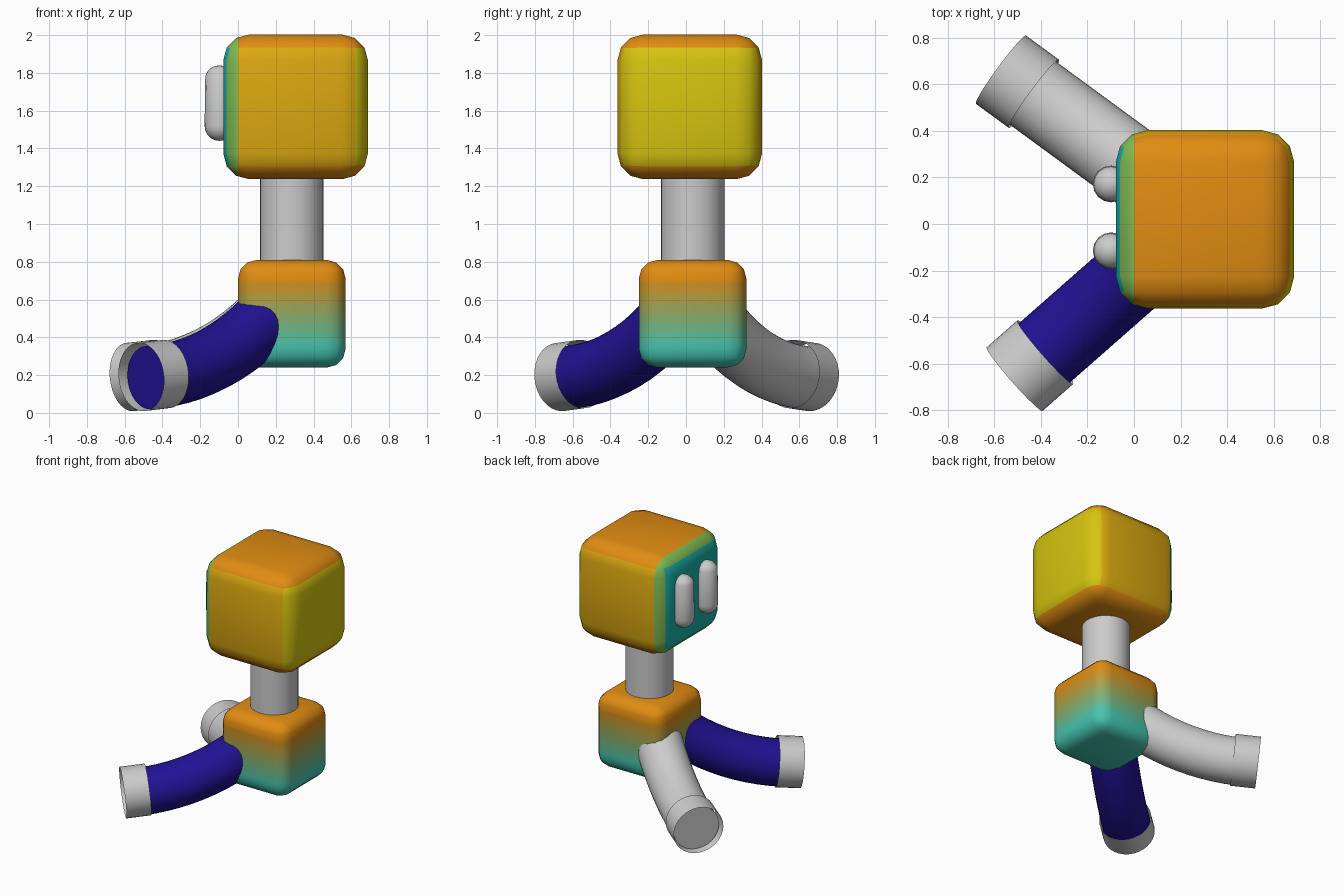
import bpy, bmesh, math
from mathutils import Vector

if "Cube" in bpy.data.objects:
    bpy.data.objects.remove(bpy.data.objects["Cube"])

CENTRE = Vector((0.285, 0.035, 0.0))


def linear(c):
    return tuple((v / 12.92 if v < 0.04 else ((v + 0.055) / 1.055) ** 2.4) for v in c) + (1.0,)


def material(name, rgb):
    m = bpy.data.materials.new(name)
    m.diffuse_color = linear(rgb)
    m.use_nodes = True
    m.node_tree.nodes["Principled BSDF"].inputs["Base Color"].default_value = m.diffuse_color
    return m


def mix(a, b, t):
    return tuple(p + (q - p) * t for p, q in zip(a, b))


def finish(name, bm, mats=(), angle=40):
    bmesh.ops.recalc_face_normals(bm, faces=bm.faces)
    mesh = bpy.data.meshes.new(name)
    bm.to_mesh(mesh)
    bm.free()
    ob = bpy.data.objects.new(name, mesh)
    bpy.context.collection.objects.link(ob)
    for m in mats:
        mesh.materials.append(m)
    bpy.ops.object.select_all(action='DESELECT')
    bpy.context.view_layer.objects.active = ob
    ob.select_set(True)
    bpy.ops.object.shade_smooth_by_angle(angle=math.radians(angle))
    return ob


def rounded_cube(centre, size, radius):
    bm = bmesh.new()
    bmesh.ops.create_cube(bm, size=size)
    bmesh.ops.bevel(bm, geom=bm.edges[:], offset=radius, offset_type='OFFSET',
                    segments=3, profile=0.5, affect='EDGES')
    bmesh.ops.translate(bm, vec=centre, verts=bm.verts)
    return bm


def cut(bm, point, normal):
    bmesh.ops.bisect_plane(bm, geom=bm.verts[:] + bm.edges[:] + bm.faces[:],
                           plane_co=point, plane_no=normal)


def tube(name, path, radius, side, sides=32, caps=True, mats=()):
    """Sweep a circle along a path lying in one vertical plane; side is that plane's normal."""
    bm = bmesh.new()
    rings = []
    for i, p in enumerate(path):
        along = (path[min(i + 1, len(path) - 1)] - path[max(i - 1, 0)]).normalized()
        up = along.cross(side)
        rings.append([bm.verts.new(p + radius * (math.cos(a) * side + math.sin(a) * up))
                      for a in (2 * math.pi * k / sides for k in range(sides))])
    for a, b in zip(rings, rings[1:]):
        for k in range(sides):
            n = (k + 1) % sides
            bm.faces.new((a[k], a[n], b[n], b[k]))
    if caps:
        bm.faces.new(rings[0])
        bm.faces.new(rings[-1])
    return finish(name, bm, mats)


ORANGE, YELLOW, TEAL = (0.88, 0.55, 0.07), (0.84, 0.77, 0.06), (0.27, 0.78, 0.70)
FACE_TEAL = (0.10, 0.70, 0.66)

# head: orange to yellow, with a teal face on the -x side
bm = rounded_cube((0.305, 0.02, 1.62), 0.766, 0.137)
cut(bm, (0.0, 0, 0), (1, 0, 0))
for f in bm.faces:
    c, n = f.calc_center_median(), f.normal
    if c.x < -0.045:
        f.material_index = 0
    elif c.x < 0.0:
        f.material_index = 1
    elif abs(n.z) > 0.35:
        f.material_index = 3
    elif n.x > 0.5:
        f.material_index = 2
    else:
        f.material_index = 4
finish("head", bm, [material("teal_face", FACE_TEAL),
                    material("head_edge", mix(FACE_TEAL, YELLOW, 0.55)),
                    material("head_yellow", YELLOW),
                    material("head_orange", ORANGE),
                    material("head_amber", mix(YELLOW, ORANGE, 0.5))])

# body: banded fade from teal at the bottom to orange at the top
BANDS = 8
bm = rounded_cube((0.285, 0.035, 0.525), 0.57, 0.1)
low, high = 0.32, 0.74
for i in range(BANDS + 1):
    cut(bm, (0, 0, low + (high - low) * i / BANDS), (0, 0, 1))
for f in bm.faces:
    t = (f.calc_center_median().z - low) / (high - low)
    f.material_index = max(0, min(BANDS - 1, int(t * BANDS)))
finish("body", bm, [material("body_%d" % i, mix(TEAL, ORANGE, i / (BANDS - 1)))
                    for i in range(BANDS)])

# neck
tube("neck", [CENTRE + Vector((0, 0, z)) for z in (0.75, 1.3)], 0.168, Vector((1, 0, 0)))

# eyes: upright capsules made by stretching a sphere about its equator
for label, y in (("left", 0.172), ("right", -0.115)):
    bm = bmesh.new()
    bmesh.ops.create_uvsphere(bm, u_segments=16, v_segments=10, radius=0.079)
    for v in bm.verts:
        v.co.z += 0.121 if v.co.z > 0 else -0.121
    bmesh.ops.translate(bm, vec=(-0.098, y, 1.64), verts=bm.verts)
    finish(label + "_eye", bm, angle=60)

# limbs: tubes curving out from the body, each with an open cuff on the end
blue = material("blue", (0.13, 0.07, 0.58))
for label, end, mats in (("left", (-0.577, 0.667), ()), ("right", (-0.509, -0.663), (blue,))):
    out = (Vector((end[0], end[1], 0)) - CENTRE).normalized()
    side = out.cross(Vector((0, 0, 1)))

    def point(s, z):
        return CENTRE + out * s + Vector((0, 0, z))

    arc = []
    for i in range(13):
        s = 0.1 + 0.91 * i / 12
        arc.append(point(s, 0.185 + 1.44 - math.sqrt(1.44 ** 2 - (1.08 - s) ** 2)))
    tube(label + "_limb", arc, 0.168, side, mats=mats)
    tube(label + "_cuff", [point(0.887, 0.206), point(1.062, 0.19)], 0.182, side, caps=False)
